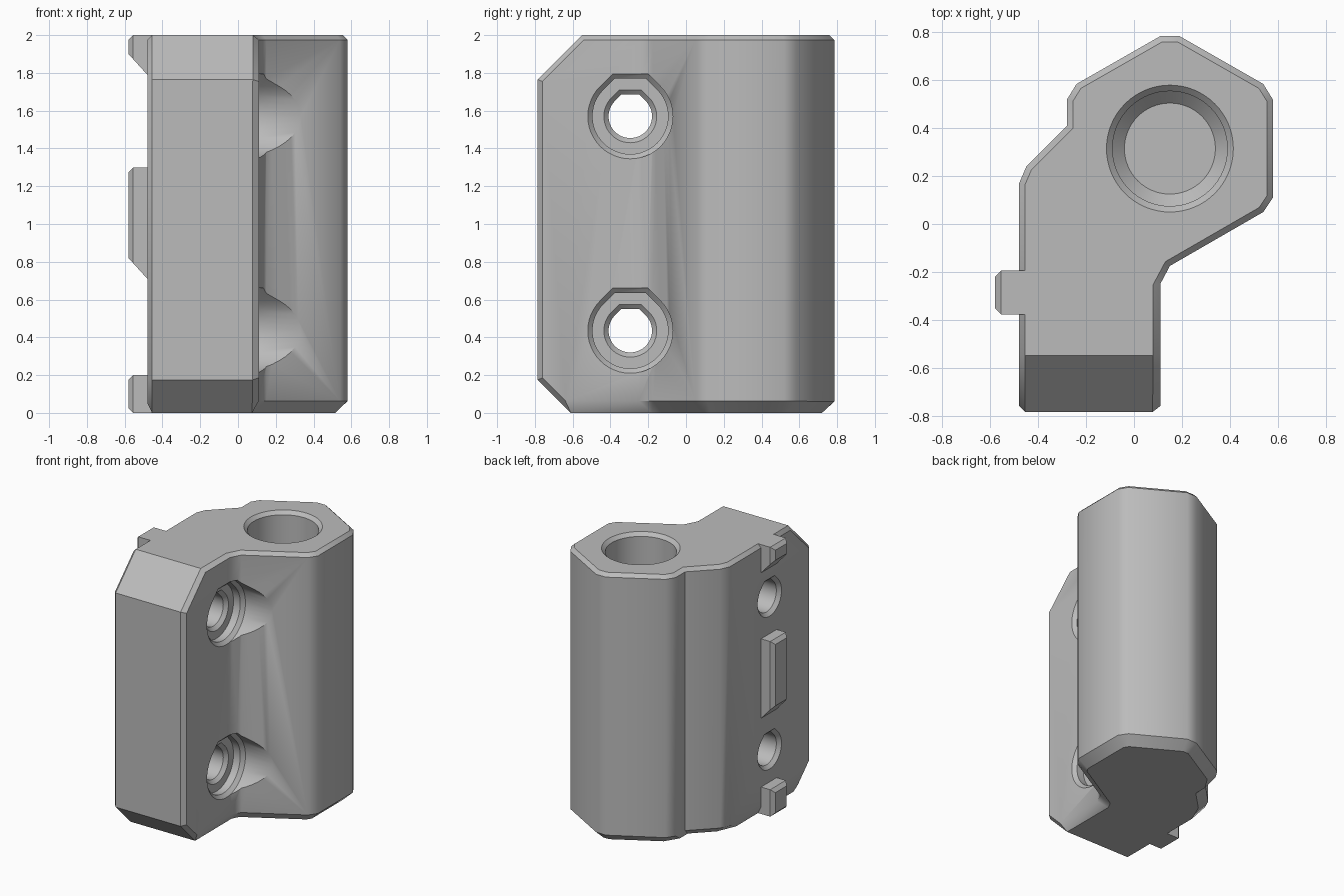
import bpy, bmesh, math
from mathutils import Vector

if "Cube" in bpy.data.objects:
    bpy.data.objects.remove(bpy.data.objects["Cube"])

grey = bpy.data.materials.new("plain grey")
grey.use_nodes = True
grey.diffuse_color = (0.5, 0.5, 0.5, 1)
grey.node_tree.nodes["Principled BSDF"].inputs["Base Color"].default_value = (0.5, 0.5, 0.5, 1)

SMALL, LARGE = 0.025, 0.065


def make_object(name, bm):
    bmesh.ops.recalc_face_normals(bm, faces=bm.faces[:])
    mesh = bpy.data.meshes.new(name)
    bm.to_mesh(mesh)
    bm.free()
    mesh.materials.append(grey)
    obj = bpy.data.objects.new(name, mesh)
    bpy.context.collection.objects.link(obj)
    return obj


def loft(rings):
    """Solid through a list of equal-length point rings, capped at both ends."""
    bm = bmesh.new()
    loops = [[bm.verts.new(p) for p in ring] for ring in rings]
    n = len(loops[0])
    for a, b in zip(loops, loops[1:]):
        for i in range(n):
            j = (i + 1) % n
            bm.faces.new((a[i], a[j], b[j], b[i]))
    bm.faces.new(loops[0][::-1])
    bm.faces.new(loops[-1])
    bmesh.ops.recalc_face_normals(bm, faces=bm.faces[:])
    return bm


def activate(obj):
    bpy.ops.object.select_all(action='DESELECT')
    obj.select_set(True)
    bpy.context.view_layer.objects.active = obj


def apply_all(obj):
    activate(obj)
    for mod in list(obj.modifiers):
        bpy.ops.object.modifier_apply(modifier=mod.name)


def cut(obj, cutter):
    cutter.hide_render = True
    mod = obj.modifiers.new("cut", 'BOOLEAN')
    mod.operation, mod.solver, mod.object = 'DIFFERENCE', 'EXACT', cutter
    apply_all(obj)
    bpy.data.objects.remove(cutter)


# Main body: plan outline extruded upward
outline = [(-0.48, -0.785), (0.11, -0.785), (0.11, -0.25), (0.15, -0.175),
           (0.54, 0.05), (0.58, 0.11), (0.58, 0.52), (0.54, 0.585),
           (0.19, 0.785), (0.11, 0.785), (-0.24, 0.585), (-0.28, 0.52),
           (-0.28, 0.41), (-0.45, 0.24), (-0.48, 0.17)]
bm = loft([[(x, y, z) for x, y in outline] for z in (0, 2)])

# Sloped cuts at the top and bottom of the front
for point, normal in (((0, -0.55, 2), (0, -1, 1)), ((0, -0.61, 0), (0, -1, -1))):
    bmesh.ops.bisect_plane(bm, geom=bm.verts[:] + bm.edges[:] + bm.faces[:],
                           plane_co=point, plane_no=normal, clear_outer=True)
    bmesh.ops.holes_fill(bm, edges=[e for e in bm.edges if e.is_boundary], sides=0)
bmesh.ops.recalc_face_normals(bm, faces=bm.faces[:])
bm.normal_update()

# Edge chamfers: wide round the base, narrow elsewhere
weights = bm.edges.layers.float.new("bevel_weight_edge")
for e in bm.edges:
    low, high = sorted((f.normal for f in e.link_faces), key=lambda n: n.z)
    if low.z < -0.99 and abs(high.z) < 0.01:
        e[weights] = SMALL / LARGE if high.x < -0.99 else 1
    elif high.z > 0.99 and abs(low.z) < 0.01:
        e[weights] = SMALL / LARGE
    else:
        for a, b in ((low, high), (high, low)):
            if a.y < -0.5 and abs(a.x) < 0.01 and abs(b.x) > 0.99:
                e[weights] = SMALL / LARGE
body = make_object("clamp_body", bm)
bevel = body.modifiers.new("chamfer", 'BEVEL')
bevel.width, bevel.segments, bevel.limit_method = LARGE, 1, 'WEIGHT'
bevel.use_clamp_overlap = False
apply_all(body)

# Blind vertical bore with chamfered mouth and floor
SIDES = 64
bore = []
for z, r in ((0.1, 0.19), (0.15, 0.24), (1.975, 0.24), (2, 0.265), (2.2, 0.265)):
    bore.append([(0.15 + r * math.cos(math.tau * i / SIDES),
                  0.315 + r * math.sin(math.tau * i / SIDES), z) for i in range(SIDES)])
cut(body, make_object("bore_cutter", loft(bore)))


def flat_top_ring(x, r, z):
    """Round section whose crown is replaced by two slopes and a flat."""
    pts = [(0.414 * r, r)]
    for i in range(37):
        a = math.radians(45 - 270 * i / 36)
        pts.append((r * math.cos(a), r * math.sin(a)))
    pts.append((-0.414 * r, r))
    return [(x, -0.295 + u, z + v) for u, v in pts]


# Counterbored cross holes
steps = [(1, 0.225), (0.11, 0.225), (0.085, 0.2), (0.03, 0.2), (0.03, 0.14),
         (0.005, 0.115), (-0.455, 0.115), (-0.48, 0.14), (-0.6, 0.14)]
for z in (0.435, 1.57):
    cut(body, make_object("cross_hole_cutter",
                          loft([flat_top_ring(x, r, z) for x, r in steps])))
activate(body)
bpy.ops.object.shade_smooth_by_angle(angle=math.radians(35))


# Locating keys on the mounting wall
def key(name, bottom, top, sloped):
    inner, outer = -0.455, -0.58
    lift = 0.11 if sloped else 0
    profile = [(inner, top), (outer, top), (outer, bottom + lift),
               (-0.48, bottom), (inner, bottom)]
    bm = loft([[(x, y, z) for x, z in profile] for y in (-0.378, -0.195)])
    bm.normal_update()
    edges = [e for e in bm.edges
             if any(v.co.x < outer + 0.001 for v in e.verts)
             and all(abs(f.normal.y) > 0.9 or f.normal.x < -0.9 or f.normal.z > 0.9
                     or not sloped for f in e.link_faces)
             and min(v.co.x for v in e.verts) == max(v.co.x for v in e.verts)]
    bmesh.ops.bevel(bm, geom=edges, offset=SMALL, segments=1, affect='EDGES')
    return make_object(name, bm)


key("upper_key", 1.79, 2.0, True)
key("middle_key", 0.71, 1.3, True)
key("lower_key", 0.0, 0.2, False)
